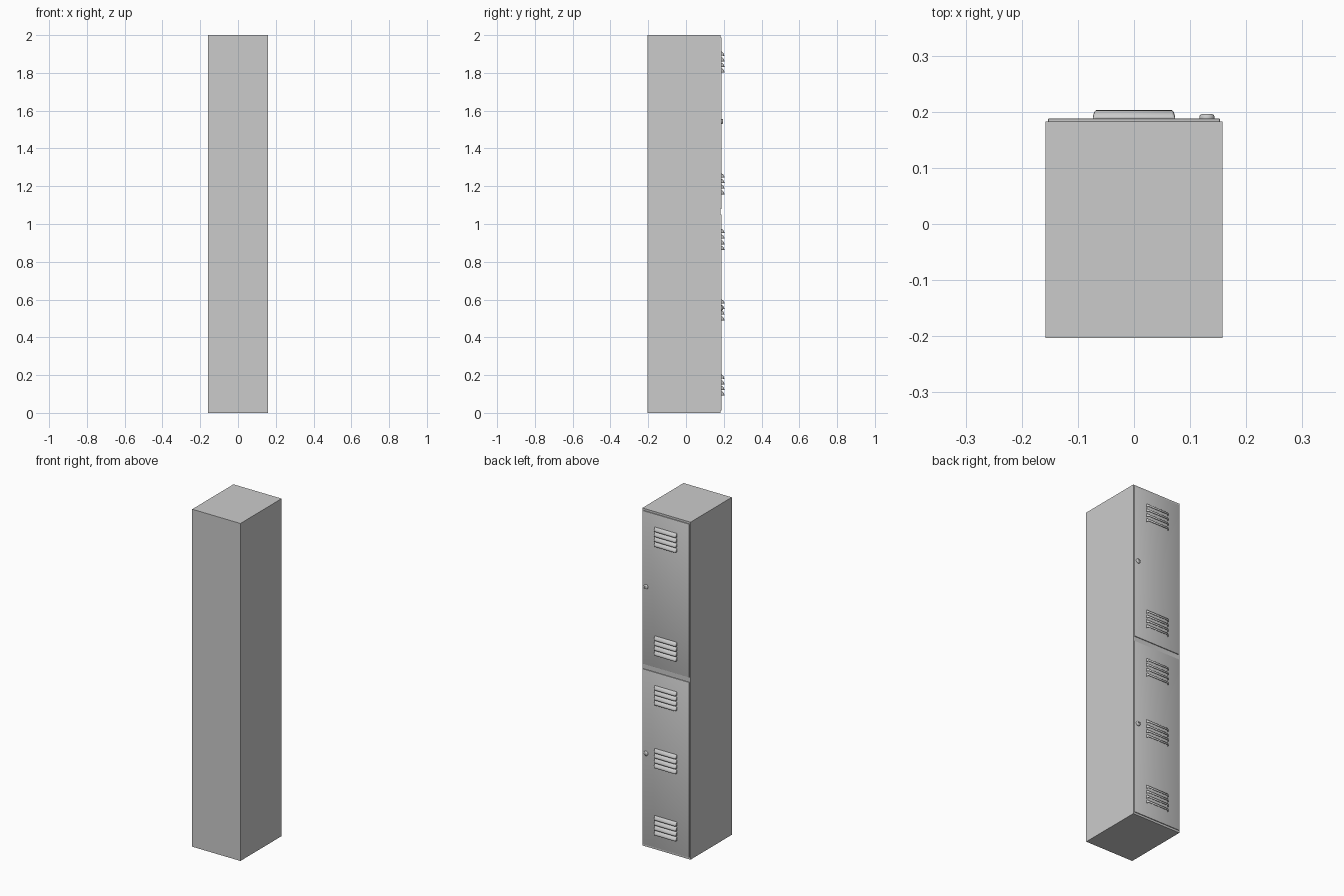
import bpy, bmesh, math
from mathutils import Matrix

if "Cube" in bpy.data.objects:
    bpy.data.objects.remove(bpy.data.objects["Cube"])


def finish(bm, name, angle=None):
    bmesh.ops.recalc_face_normals(bm, faces=bm.faces)
    me = bpy.data.meshes.new(name)
    bm.to_mesh(me)
    bm.free()
    ob = bpy.data.objects.new(name, me)
    bpy.context.collection.objects.link(ob)
    if angle:
        bpy.ops.object.select_all(action='DESELECT')
        ob.select_set(True)
        bpy.context.view_layer.objects.active = ob
        bpy.ops.object.shade_smooth_by_angle(angle=math.radians(angle))
    return ob


def box(name, x0, x1, y0, y1, z0, z1, bevel=0):
    bm = bmesh.new()
    bmesh.ops.create_cube(bm, size=1)
    bmesh.ops.scale(bm, vec=(x1 - x0, y1 - y0, z1 - z0), verts=bm.verts)
    bmesh.ops.translate(bm, vec=((x0 + x1) / 2, (y0 + y1) / 2, (z0 + z1) / 2), verts=bm.verts)
    if bevel:
        bmesh.ops.bevel(bm, geom=bm.edges[:], offset=bevel, segments=2, affect='EDGES', profile=0.5)
    return finish(bm, name, 40 if bevel else None)


DOOR_Y = 0.188


def vent(name, zc):
    # four louvre hoods, sloping outward and open at the bottom
    bm = bmesh.new()
    hw, depth, height, pitch = 0.0725, 0.0145, 0.021, 0.0295
    ends = [(1.0, 0), (0.99, 0.45), (0.965, 0.8), (0.93, 1.0)]
    stations = [(-hw * a, s) for a, s in ends] + [(hw * a, s) for a, s in reversed(ends)]
    profile = [(0, 0), (0.1, 0.3), (0.3, 0.65), (0.65, 0.93), (1, 1)]  # drop, outward
    for i in range(4):
        top = zc + 1.5 * pitch + height / 2 - i * pitch
        cols = [[bm.verts.new((x, DOOR_Y + depth * s * out, top - height * drop))
                 for drop, out in profile] for x, s in stations]
        for a, b in zip(cols, cols[1:]):
            for j in range(len(profile) - 1):
                bm.faces.new((a[j], a[j + 1], b[j + 1], b[j]))
    bmesh.ops.remove_doubles(bm, verts=bm.verts, dist=1e-6)
    ob = finish(bm, name, 50)
    mod = ob.modifiers.new("sheet_thickness", 'SOLIDIFY')
    mod.thickness = 0.0015
    mod.offset = 0
    return ob


def knob(name, x, z):
    # low round latch with a domed rim and a recessed face
    bm = bmesh.new()
    profile = [(0.0135, 0), (0.0135, 0.003), (0.0125, 0.006), (0.0095, 0.0078),
               (0.006, 0.0078), (0.005, 0.0065)]
    n = 24
    rings = [[bm.verts.new((x + r * math.cos(2 * math.pi * k / n), DOOR_Y + h,
                            z + r * math.sin(2 * math.pi * k / n))) for k in range(n)]
             for r, h in profile]
    for a, b in zip(rings, rings[1:]):
        for k in range(n):
            bm.faces.new((a[k], a[(k + 1) % n], b[(k + 1) % n], b[k]))
    bm.faces.new(rings[0])
    bm.faces.new(rings[-1])
    return finish(bm, name, 45)


# cabinet body
box("cabinet", -0.158, 0.158, -0.203, 0.183, 0, 2)

# two doors with latches
for label, z0, z1, zk in (("lower", 0.012, 1.05, 0.555), ("upper", 1.08, 1.988, 1.543)):
    box(label + "_door", -0.153, 0.153, 0.182, DOOR_Y, z0, z1, 0.0015)
    knob(label + "_latch", 0.13, zk)

# louvred vents
for i, zc in enumerate((0.147, 0.545, 0.918, 1.212, 1.857)):
    vent("vent_%d" % (i + 1), zc)
